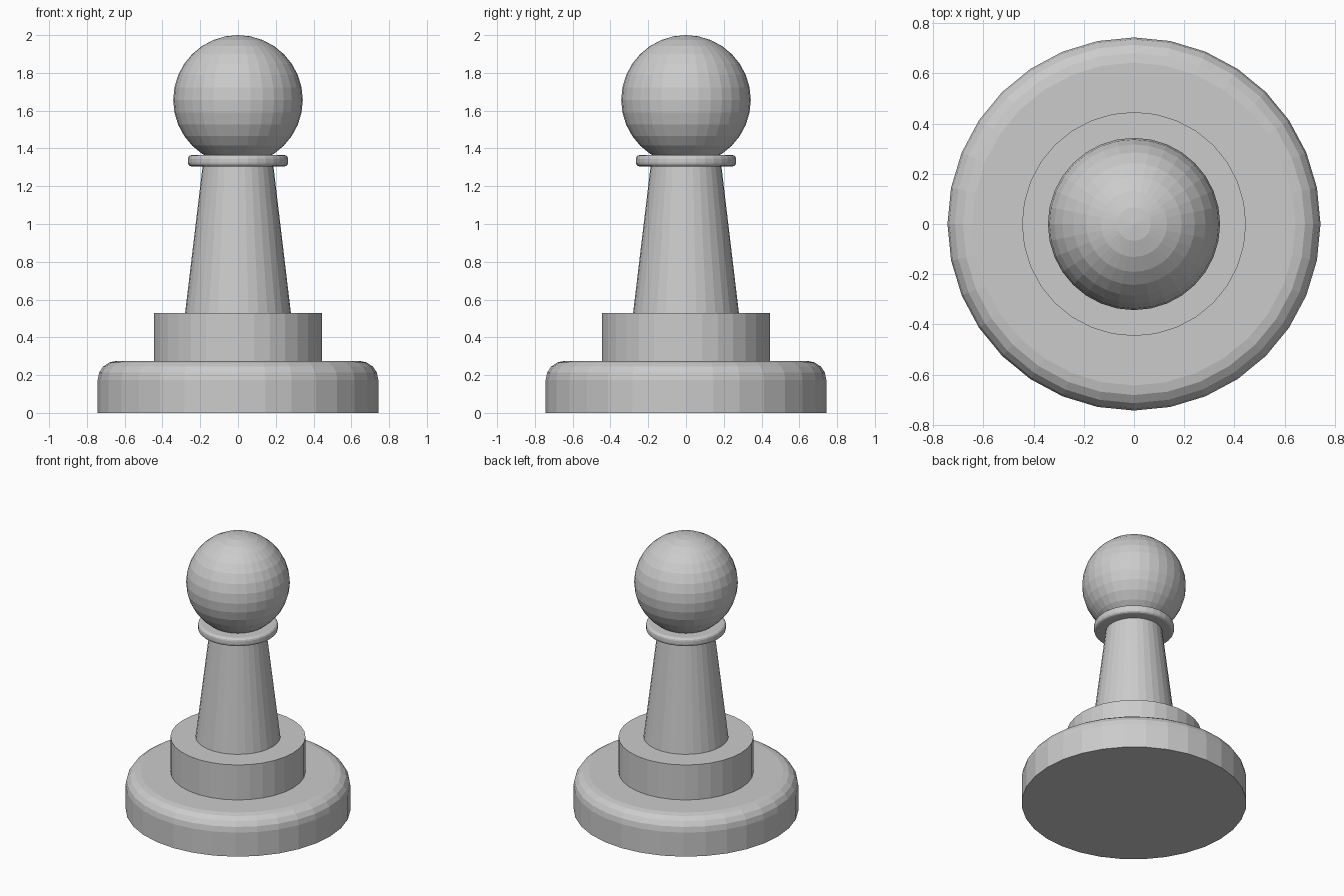
import bpy, bmesh, math

if "Cube" in bpy.data.objects:
    bpy.data.objects.remove(bpy.data.objects["Cube"])

grey = bpy.data.materials.new("plain grey")
grey.diffuse_color = (0.6, 0.6, 0.6, 1)
grey.use_nodes = True
grey.node_tree.nodes["Principled BSDF"].inputs["Base Color"].default_value = grey.diffuse_color
SIDES = 32


def lathe(name, profile):
    """Spin (radius, z) points into a closed, capped flat-faced solid."""
    bm = bmesh.new()
    rings = [[bm.verts.new((r * math.cos(i * math.tau / SIDES),
                            r * math.sin(i * math.tau / SIDES), z))
              for i in range(SIDES)] for r, z in profile]
    for low, high in zip(rings, rings[1:]):
        for i in range(SIDES):
            j = (i + 1) % SIDES
            bm.faces.new((low[i], low[j], high[j], high[i]))
    bm.faces.new(rings[0][::-1])
    bm.faces.new(rings[-1])
    mesh = bpy.data.meshes.new(name)
    bm.to_mesh(mesh)
    bm.free()
    mesh.materials.append(grey)
    bpy.context.collection.objects.link(bpy.data.objects.new(name, mesh))


def arc(r, z, size, steps, start, end):
    """Rounded corner points around centre (r, z)."""
    angles = [math.radians(start + (end - start) * k / steps) for k in range(steps + 1)]
    return [(r + size * math.cos(a), z + size * math.sin(a)) for a in angles]


# Wide foot with a rounded top edge
lathe("base", [(0.743, 0)] + arc(0.643, 0.175, 0.1, 4, 0, 90))
# Step on the foot
lathe("plinth", [(0.446, 0.2), (0.446, 0.53)])
# Tapered body
lathe("stem", [(0.28, 0.53), (0.187, 1.31)])
# Rounded collar
lathe("collar", arc(0.245, 1.325, 0.02, 3, -90, 0) + arc(0.245, 1.345, 0.02, 3, 0, 90))
# Ball head
bpy.ops.mesh.primitive_uv_sphere_add(segments=SIDES, ring_count=16, radius=0.343,
                                     location=(0, 0, 1.657))
head = bpy.context.object
head.name = "head"
head.data.materials.append(grey)
